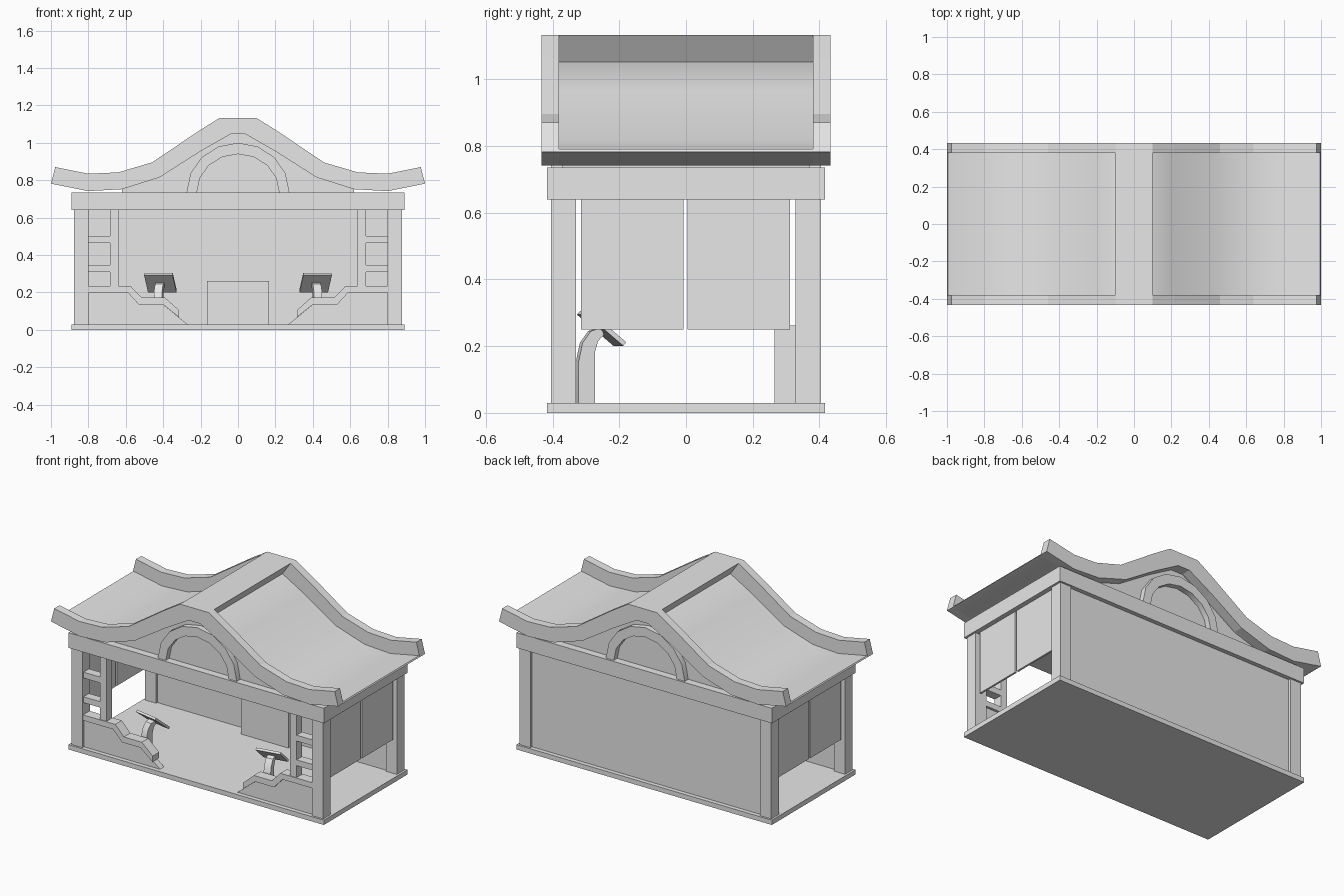
import bpy, bmesh, math
from mathutils import Matrix

cube = bpy.data.objects.get("Cube")
if cube:
    bpy.data.objects.remove(cube, do_unlink=True)

GREY = (0.8, 0.8, 0.8, 1)
grey = bpy.data.materials.new("plain_grey")
grey.use_nodes = True
grey.diffuse_color = GREY
grey.node_tree.nodes["Principled BSDF"].inputs["Base Color"].default_value = GREY


def finish(name, bm, smooth=False):
    bmesh.ops.recalc_face_normals(bm, faces=bm.faces)
    mesh = bpy.data.meshes.new(name)
    bm.to_mesh(mesh)
    bm.free()
    mesh.materials.append(grey)
    obj = bpy.data.objects.new(name, mesh)
    bpy.context.scene.collection.objects.link(obj)
    if smooth:
        bpy.ops.object.select_all(action='DESELECT')
        obj.select_set(True)
        bpy.context.view_layer.objects.active = obj
        bpy.ops.object.shade_smooth_by_angle(angle=math.radians(30))
    return obj


def prism(name, points, start, end, axis='Y', smooth=False, turn=None):
    """Extrude a closed profile (XZ along Y, or YZ along X)."""
    bm = bmesh.new()
    place = (lambda a, b: (a, start, b)) if axis == 'Y' else (lambda a, b: (start, a, b))
    face = bm.faces.new([bm.verts.new(place(a, b)) for a, b in points])
    moved = bmesh.ops.extrude_face_region(bm, geom=[face])["geom"]
    shift = (0, end - start, 0) if axis == 'Y' else (end - start, 0, 0)
    bmesh.ops.translate(bm, vec=shift, verts=[v for v in moved if isinstance(v, bmesh.types.BMVert)])
    if turn:
        bm.transform(turn)
    return finish(name, bm, smooth)


def box(name, x0, x1, y0, y1, z0, z1):
    x0, x1 = sorted((x0, x1))
    return prism(name, [(x0, z0), (x1, z0), (x1, z1), (x0, z1)], y0, y1)


def mirrored(half):
    return half + [(-x, z) for x, z in reversed(half)]


# Floor, top beam, rear wall and rear counter
box("floor", -0.89, 0.89, -0.417, 0.417, 0, 0.03)
box("top_beam", -0.89, 0.89, -0.417, 0.417, 0.64, 0.735)
box("rear_wall", -0.8, 0.8, 0.34, 0.39, 0.03, 0.64)
box("rear_counter", -0.165, 0.165, 0.265, 0.34, 0.03, 0.262)

# Front fence profiles, drawn on the +x side
PANEL = [(0.8, 0.03), (0.8, 0.2), (0.59, 0.2), (0.53, 0.135), (0.4, 0.135), (0.27, 0.03)]
RAIL = [(0.8, 0.2), (0.8, 0.235), (0.575, 0.235), (0.515, 0.172), (0.39, 0.172), (0.315, 0.105),
        (0.315, 0.068), (0.4, 0.135), (0.53, 0.135), (0.59, 0.2)]
# Console stem profile, bending back as it rises
STEM = [(-0.328, 0.03), (-0.328, 0.15), (-0.315, 0.21), (-0.29, 0.245), (-0.258, 0.255),
        (-0.25, 0.235), (-0.268, 0.215), (-0.278, 0.18), (-0.278, 0.03)]

for side, s in (("left", 1), ("right", -1)):
    # Corner posts
    for end, y0, y1 in (("front", -0.405, -0.33), ("rear", 0.328, 0.405)):
        box(f"{side}_{end}_post", s * 0.8, s * 0.877, y0, y1, 0.03, 0.64)

    # Side curtains
    box(f"{side}_front_curtain", s * 0.848, s * 0.86, -0.315, -0.008, 0.25, 0.64)
    box(f"{side}_rear_curtain", s * 0.848, s * 0.86, 0.005, 0.312, 0.25, 0.64)

    # Front fence with slim post and rungs
    prism(f"{side}_fence_panel", [(s * x, z) for x, z in PANEL], -0.39, -0.35)
    prism(f"{side}_fence_rail", [(s * x, z) for x, z in RAIL], -0.4, -0.335)
    box(f"{side}_slim_post", s * 0.64, s * 0.685, -0.395, -0.34, 0.235, 0.64)
    for i, z in enumerate((0.31, 0.465)):
        box(f"{side}_rung_{i + 1}", s * 0.685, s * 0.8, -0.395, -0.34, z, z + 0.037)

    # Tilted console on its stem
    yaw = Matrix.Rotation(s * math.radians(11), 4, 'Z')
    pivot = Matrix.Translation((s * 0.415, -0.253, 0))
    turn = pivot @ yaw @ Matrix.Translation((0, 0.253, 0))
    prism(f"{side}_console_stem", STEM, -0.022, 0.022, 'X', True, turn)
    bm = bmesh.new()
    bmesh.ops.create_cube(bm, size=1)
    bm.transform(pivot @ Matrix.Translation((0, 0, 0.253)) @ yaw
                 @ Matrix.Rotation(math.radians(-40), 4, 'X')
                 @ Matrix.Diagonal((0.155, 0.145, 0.014, 1)))
    finish(f"{side}_console", bm)

# Roof curves from the eave up to the ridge
TOP = [(-0.977, 0.87), (-0.8, 0.835), (-0.64, 0.842), (-0.46, 0.895), (-0.215, 1.06), (-0.1, 1.132)]
UNDER = [(-1, 0.782), (-0.8, 0.742), (-0.62, 0.752), (-0.42, 0.815), (-0.2, 0.955), (-0.04, 1.046)]

# Thick curved boards at both gable ends
for end, s in (("front", -1), ("rear", 1)):
    prism(f"{end}_gable_board", mirrored(TOP) + mirrored(UNDER)[::-1], s * 0.38, s * 0.433)

# Thin roof sheet and the ridge cap above it
sheet_top = [(x * 0.995, z + 0.008) for x, z in UNDER]
prism("roof_sheet", mirrored(sheet_top) + mirrored(UNDER)[::-1], -0.38, 0.38, smooth=True)
prism("ridge_cap", mirrored([TOP[-1], UNDER[-1]]), -0.38, 0.38)

# Gable filling under the roof
prism("gable_wall", mirrored([(-0.62, 0.735)] + UNDER[2:]), -0.37, 0.37)

# Arched trim on both gables
STEPS = 8
arc = [math.pi * i / STEPS for i in range(STEPS + 1)]
outer = [(0.275 * math.cos(a), 0.735 + 0.265 * math.sin(a)) for a in arc]
inner = [(0.22 * math.cos(a), 0.735 + 0.205 * math.sin(a)) for a in arc]
for end, s in (("front", -1), ("rear", 1)):
    prism(f"{end}_arch", outer + inner[::-1], s * 0.36, s * 0.405, smooth=True)
